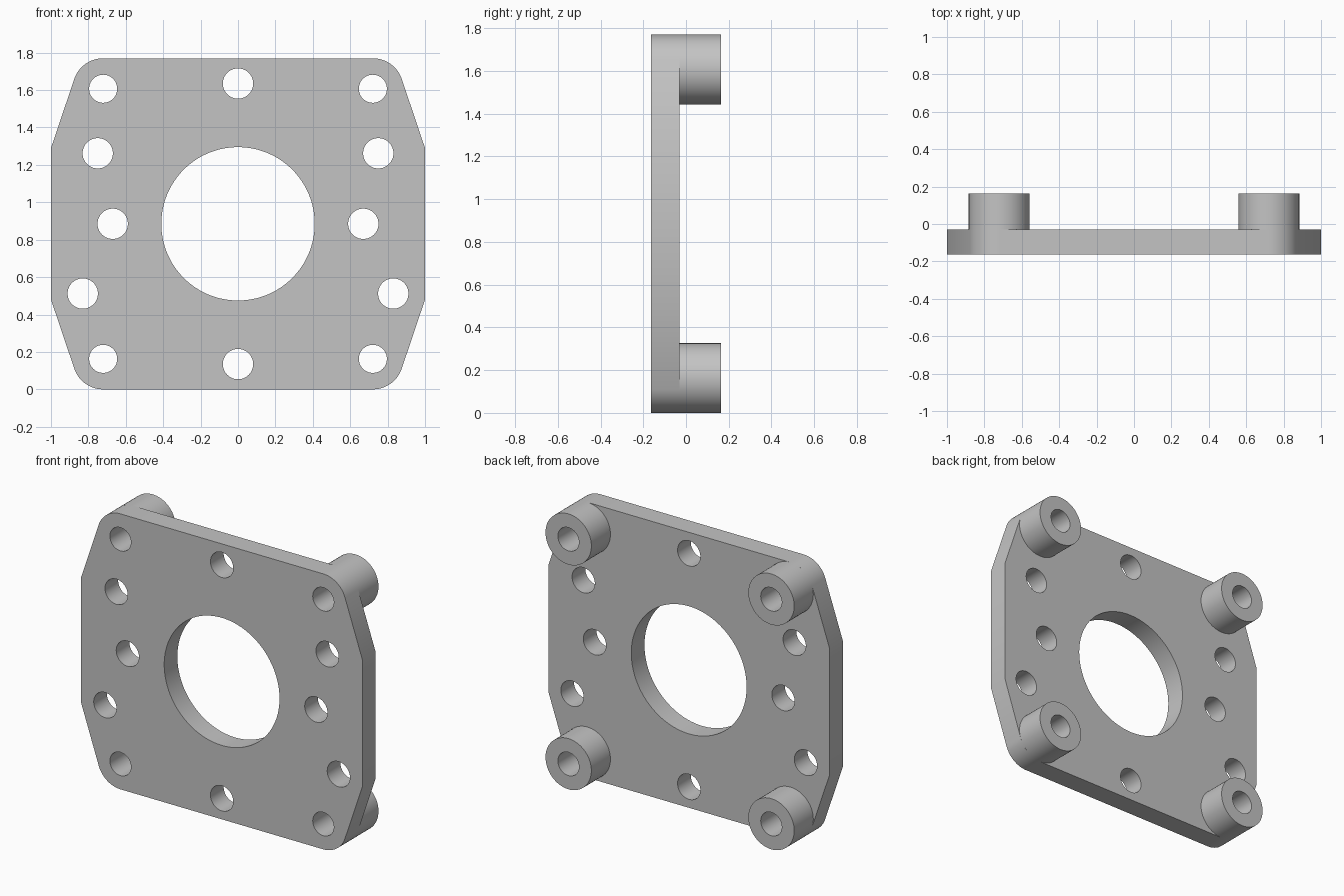
import bpy
import bmesh
from math import pi, cos, sin, atan2, acos, hypot
from mathutils import Matrix

cube = bpy.data.objects.get("Cube")
if cube:
    bpy.data.objects.remove(cube, do_unlink=True)

# Main dimensions
FRONT, PLATE_BACK, BOSS_BACK = -0.164, -0.03, 0.164
HEIGHT, MID = 1.77, 0.885
BOSS_R, BOSS_X = 0.163, 0.721
BOSS_DZ = MID - BOSS_R
SIDE_DZ = 0.405
BOLT_R, HOLE_R, BORE_R = 0.075, 0.081, 0.41

metal = bpy.data.materials.new("light_grey_metal")
metal.use_nodes = True
grey = (0.55, 0.55, 0.55, 1)
metal.diffuse_color = grey
metal.node_tree.nodes["Principled BSDF"].inputs["Base Color"].default_value = grey


def arc(x, z, r, start=0, end=2 * pi, n=64):
    """Points along an arc, both ends included."""
    return [(x + r * cos(start + (end - start) * i / n),
             z + r * sin(start + (end - start) * i / n)) for i in range(n + 1)]


def circle(x, z, r, n=64):
    return arc(x, z, r, n=n)[:-1]


def extrude_profile(name, loops, y0, y1):
    """Fill closed x-z loops (outline first, then holes) and extrude along y."""
    curve = bpy.data.curves.new(name, "CURVE")
    curve.dimensions = "2D"
    curve.fill_mode = "BOTH"
    curve.extrude = (y1 - y0) / 2
    for loop in loops:
        spline = curve.splines.new("POLY")
        spline.points.add(len(loop) - 1)
        for point, (x, z) in zip(spline.points, loop):
            point.co = (x, z, 0, 1)
        spline.use_cyclic_u = True
    obj = bpy.data.objects.new(name, curve)
    bpy.context.collection.objects.link(obj)
    bpy.ops.object.select_all(action="DESELECT")
    obj.select_set(True)
    bpy.context.view_layer.objects.active = obj
    bpy.ops.object.convert(target="MESH")
    obj = bpy.context.object

    # Stand the profile upright and weld the caps to the walls
    bm = bmesh.new()
    bm.from_mesh(obj.data)
    turn = Matrix.Translation((0, (y0 + y1) / 2, 0)) @ Matrix.Rotation(pi / 2, 4, "X")
    bm.transform(turn)
    bmesh.ops.remove_doubles(bm, verts=bm.verts, dist=0.0001)
    bmesh.ops.recalc_face_normals(bm, faces=bm.faces)
    bm.to_mesh(obj.data)
    bm.free()
    obj.data.materials.clear()
    obj.data.materials.append(metal)
    bpy.ops.object.shade_smooth_by_angle(angle=pi / 6)
    return obj


# Plate outline: corner arcs run tangent into the slanted sides
dx, dz = 1 - BOSS_X, SIDE_DZ - BOSS_DZ
tangent = atan2(dz, dx) + acos(BOSS_R / hypot(dx, dz))
corner = [(1, MID + SIDE_DZ)] + arc(BOSS_X, MID + BOSS_DZ, BOSS_R, tangent, pi / 2, 20)
upper = corner + [(-x, z) for x, z in reversed(corner)]
outline = upper + [(x, HEIGHT - z) for x, z in reversed(upper)]

# Holes through the plate
corners = [(sx * BOSS_X, MID + sz * BOSS_DZ) for sx in (-1, 1) for sz in (-1, 1)]
holes = [circle(0, MID, BORE_R, 128)]
holes += [circle(x, z, BOLT_R) for x, z in corners]
holes += [circle(0, MID + s * 0.75, HOLE_R) for s in (-1, 1)]
for x, z in ((0.75, 1.262), (0.67, MID), (0.83, 0.512)):
    holes += [circle(s * x, z, HOLE_R) for s in (-1, 1)]

extrude_profile("mounting_plate", [outline] + holes, FRONT, PLATE_BACK)

# Hollow standoffs on the back corners
for x, z in corners:
    name = ("upper" if z > MID else "lower") + ("_left" if x > 0 else "_right") + "_standoff"
    extrude_profile(name, [circle(x, z, BOSS_R), circle(x, z, BOLT_R)], PLATE_BACK, BOSS_BACK)
